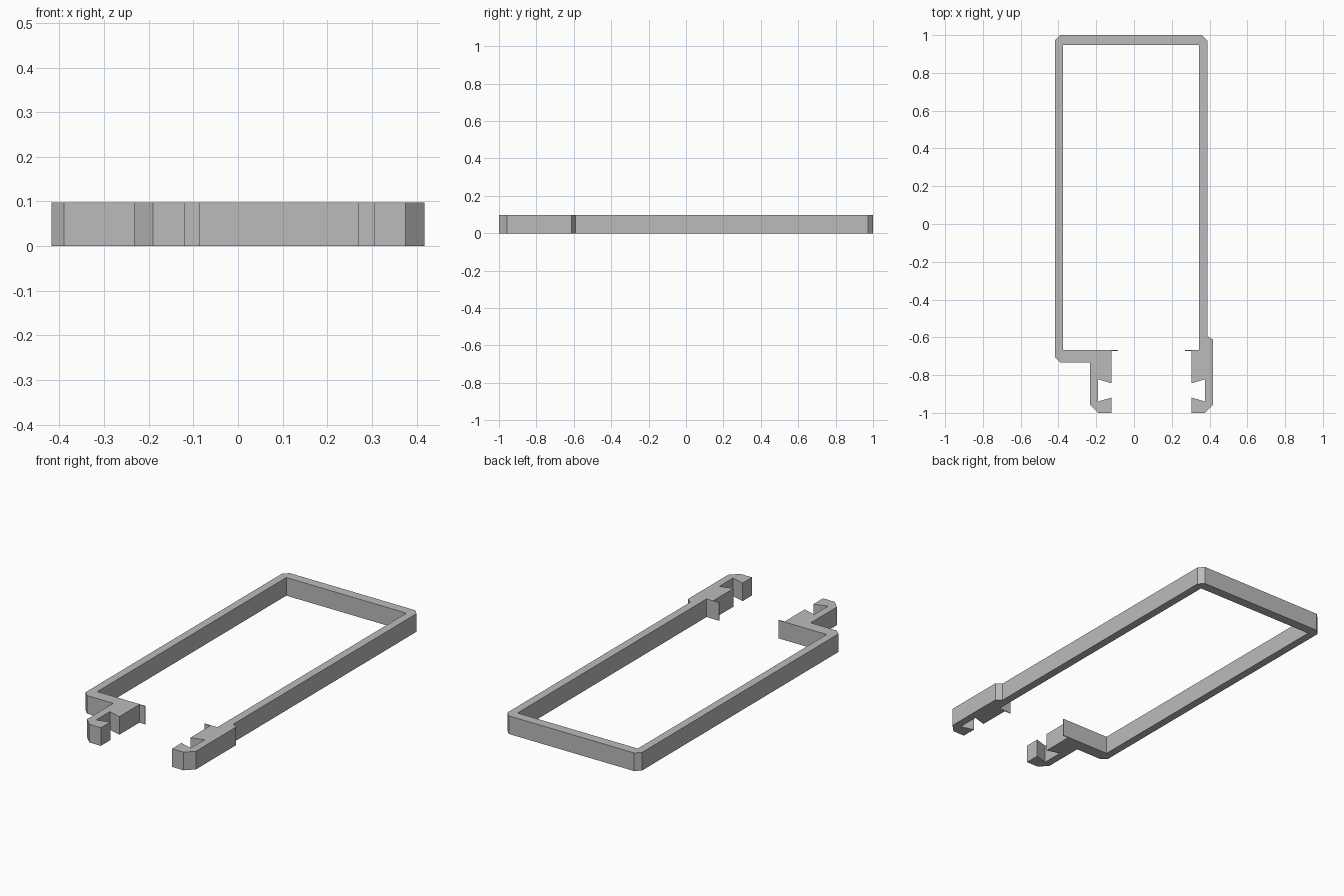
import bpy
import bmesh

cube = bpy.data.objects.get("Cube")
if cube:
    bpy.data.objects.remove(cube, do_unlink=True)

HEIGHT = 0.098
JAW_AXIS = 0.0925      # x of the mirror line between the two jaws
LIP_Y = -0.667         # inner bottom edge of the frame

grey = bpy.data.materials.new("plain grey")
grey.use_nodes = True
colour = (0.5, 0.5, 0.5, 1)
grey.diffuse_color = colour
grey.node_tree.nodes["Principled BSDF"].inputs["Base Color"].default_value = colour


def jaw(side):
    """Jaw outline from its outer wall, round the hook and notch, to the thin lip."""
    half = [(0.3255, -0.957), (0.2825, -1), (0.2125, -1), (0.2125, -0.919),
            (0.284, -0.94), (0.284, -0.822), (0.2125, -0.843),
            (0.2125, -0.672), (0.1775, -0.672), (0.1775, LIP_Y)]
    return [(JAW_AXIS + side * x, y) for x, y in half]


# Inner window of the frame, left open between the two lips
window = [(-0.375, LIP_Y), (-0.375, 0.948), (0.344, 0.948), (0.344, LIP_Y)]

# Outer wall with chamfered corners, from the stepped jaw to the straight one
outer_right = [(0.418, -0.612), (0.388, -0.592), (0.388, 0.972), (0.36, 1)]
outer_left = [(-0.39, 1), (-0.418, 0.972), (-0.418, -0.705), (-0.39, -0.733),
              (JAW_AXIS - 0.3255, -0.733)]

outline = outer_right + outer_left + jaw(-1) + window + jaw(1)[::-1]

# Extrude the whole strip as one solid
bm = bmesh.new()
base = bm.faces.new([bm.verts.new((x, y, 0)) for x, y in outline])
top = bmesh.ops.extrude_face_region(bm, geom=[base], use_keep_orig=True)["geom"]
bmesh.ops.translate(bm, vec=(0, 0, HEIGHT),
                    verts=[v for v in top if isinstance(v, bmesh.types.BMVert)])
bmesh.ops.recalc_face_normals(bm, faces=bm.faces)
bmesh.ops.triangulate(bm, faces=[f for f in bm.faces if len(f.verts) > 4])

mesh = bpy.data.meshes.new("clip_frame")
bm.to_mesh(mesh)
bm.free()
mesh.materials.append(grey)
frame = bpy.data.objects.new("clip_frame", mesh)
bpy.context.collection.objects.link(frame)
